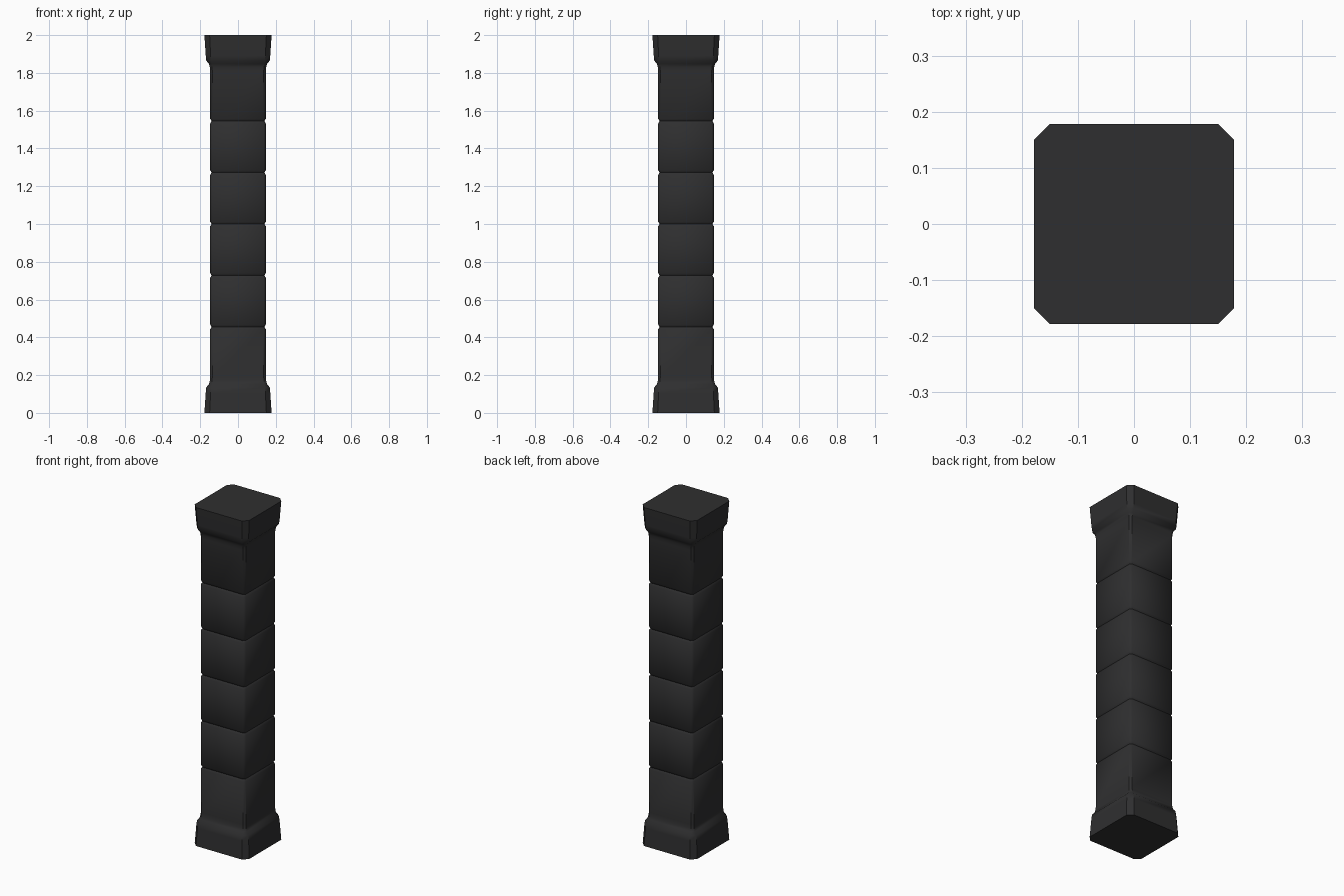
import bpy
import bmesh
from math import radians

if "Cube" in bpy.data.objects:
    bpy.data.objects.remove(bpy.data.objects["Cube"])

# Single dark stone colour
stone = bpy.data.materials.new("charcoal stone")
stone.use_nodes = True
colour = (0.028, 0.028, 0.029, 1)
stone.diffuse_color = colour
bsdf = next(n for n in stone.node_tree.nodes if n.type == 'BSDF_PRINCIPLED')
bsdf.inputs["Base Color"].default_value = colour

HEIGHT = 2.0
BODY, CORNER = 0.147, 0.011
GROOVES = [0.455 + 0.2725 * i for i in range(5)]


def ring(bm, half, chamfer, z):
    """Square ring with cut corners."""
    c = half - chamfer
    points = [(half, -c), (half, c), (c, half), (-c, half),
              (-half, c), (-half, -c), (-c, -half), (c, -half)]
    return [bm.verts.new((x, y, z)) for x, y in points]


# Flared foot profile: half width, corner cut, height
foot = [(0.178, 0.028, 0), (0.171, 0.026, 0.105), (0.168, 0.025, 0.135),
        (0.154, 0.016, 0.152), (0.149, 0.012, 0.17), (BODY, CORNER, 0.19)]

# Shaft blocks separated by shallow V grooves
shaft = []
for z in GROOVES:
    shaft += [(BODY, CORNER, z - 0.012), (BODY - 0.007, CORNER, z),
              (BODY, CORNER, z + 0.012)]

# Mirrored foot makes the head
head = [(h, c, HEIGHT - z) for h, c, z in reversed(foot)]

bm = bmesh.new()
rings = [ring(bm, *level) for level in foot + shaft + head]
for low, high in zip(rings, rings[1:]):
    for i in range(8):
        j = (i + 1) % 8
        bm.faces.new((low[i], low[j], high[j], high[i]))
bm.faces.new(reversed(rings[0]))
bm.faces.new(rings[-1])

mesh = bpy.data.meshes.new("pillar")
bm.to_mesh(mesh)
bm.free()
mesh.materials.append(stone)
pillar = bpy.data.objects.new("pillar", mesh)
bpy.context.collection.objects.link(pillar)

# Soft block edges, crisp corners
bpy.ops.object.select_all(action='DESELECT')
pillar.select_set(True)
bpy.context.view_layer.objects.active = pillar
bpy.ops.object.shade_smooth_by_angle(angle=radians(40))
